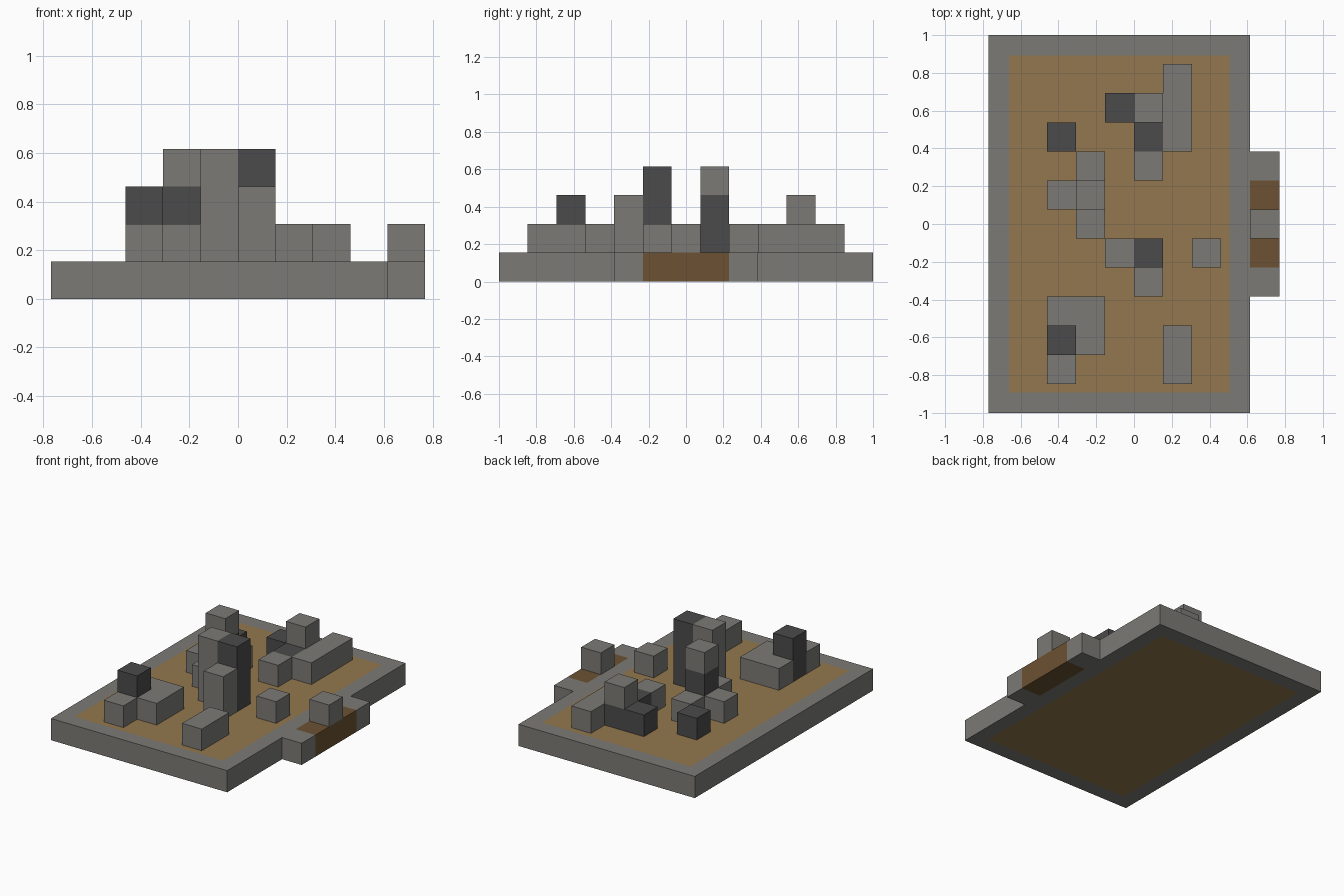
import bpy
import bmesh
from mathutils import Vector

cube = bpy.data.objects.get("Cube")
if cube:
    bpy.data.objects.remove(cube, do_unlink=True)

CELL = 2 / 13                      # the whole model sits on a 10 x 13 grid
ORIGIN = Vector((-5 * CELL, -1, 0))


def material(name, rgb):
    mat = bpy.data.materials.new(name)
    mat.use_nodes = True
    color = (*rgb, 1)
    mat.diffuse_color = color
    bsdf = mat.node_tree.nodes["Principled BSDF"]
    bsdf.inputs["Base Color"].default_value = color
    bsdf.inputs["Roughness"].default_value = 0.9
    return mat


STONE = material("grey stone", (0.2, 0.195, 0.18))
DARK = material("dark stone", (0.07, 0.07, 0.07))
SAND = material("sandy floor", (0.29, 0.185, 0.077))
WOOD = material("brown wood", (0.15, 0.085, 0.033))


def block(name, cell, size, *mats, border=False):
    """Box given by its first grid cell and its size in cells."""
    bm = bmesh.new()
    bmesh.ops.create_cube(bm, size=1)
    low, dims = Vector(cell), Vector(size)
    for v in bm.verts:
        v.co = ORIGIN + (low + (v.co + Vector((.5, .5, .5))) * dims) * CELL
    if border:
        # Inset floor panel on top and underneath
        caps = [f for f in bm.faces if abs(f.normal.z) > 0.9]
        bmesh.ops.inset_individual(bm, faces=caps, thickness=CELL)
        for f in caps:
            f.material_index = 1
    mesh = bpy.data.meshes.new(name)
    bm.to_mesh(mesh)
    bm.free()
    for mat in mats:
        mesh.materials.append(mat)
    obj = bpy.data.objects.new(name, mesh)
    bpy.context.collection.objects.link(obj)
    return obj


# Base slab with a stone rim around the floor
block("base_slab", (0, 0, 0), (9, 13, 1), STONE, SAND, border=True)

# Gateway on the left side
block("gate_sill", (9, 5, 0), (1, 3, 1), WOOD)
block("gate_post", (9, 6, 1), (1, 1, 1), STONE)
for side, y in (("front", 4), ("back", 8)):
    block(f"gate_wall_{side}", (9, y, 0), (1, 1, 1), STONE)

# Front left corner ruin and low wall
block("front_ruin_back_wall", (2, 3, 1), (2, 1, 1), STONE)
block("front_ruin_side_wall", (3, 2, 1), (1, 1, 1), STONE)
block("front_ruin_step", (2, 1, 1), (1, 1, 1), STONE)
block("front_ruin_pillar", (2, 2, 1), (1, 1, 2), DARK)
block("front_low_wall", (6, 1, 1), (1, 2, 1), STONE)

# Central tower
block("tower_stone", (4, 5, 1), (1, 1, 3), STONE)
block("tower_dark", (5, 5, 1), (1, 1, 3), DARK)
block("tower_buttress", (5, 4, 1), (1, 1, 2), STONE)
block("lone_block", (7, 5, 1), (1, 1, 1), STONE)

# Cross-shaped spire
block("spire_shaft", (3, 7, 1), (1, 1, 2), DARK)
block("spire_cap", (3, 7, 3), (1, 1, 1), STONE)
for side, x, y in (("front", 3, 6), ("back", 3, 8), ("right", 2, 7)):
    block(f"spire_foot_{side}", (x, y, 1), (1, 1, 1), STONE)

# Back ruins
block("back_dark_block", (2, 9, 1), (1, 1, 1), DARK)
block("back_dark_wall", (4, 10, 1), (2, 1, 1), DARK)
block("back_dark_corner", (5, 9, 1), (1, 1, 1), DARK)
block("back_wall_cap", (5, 10, 2), (1, 1, 1), STONE)
block("back_step", (5, 8, 1), (1, 1, 1), STONE)
block("back_long_wall", (6, 9, 1), (1, 3, 1), STONE)
